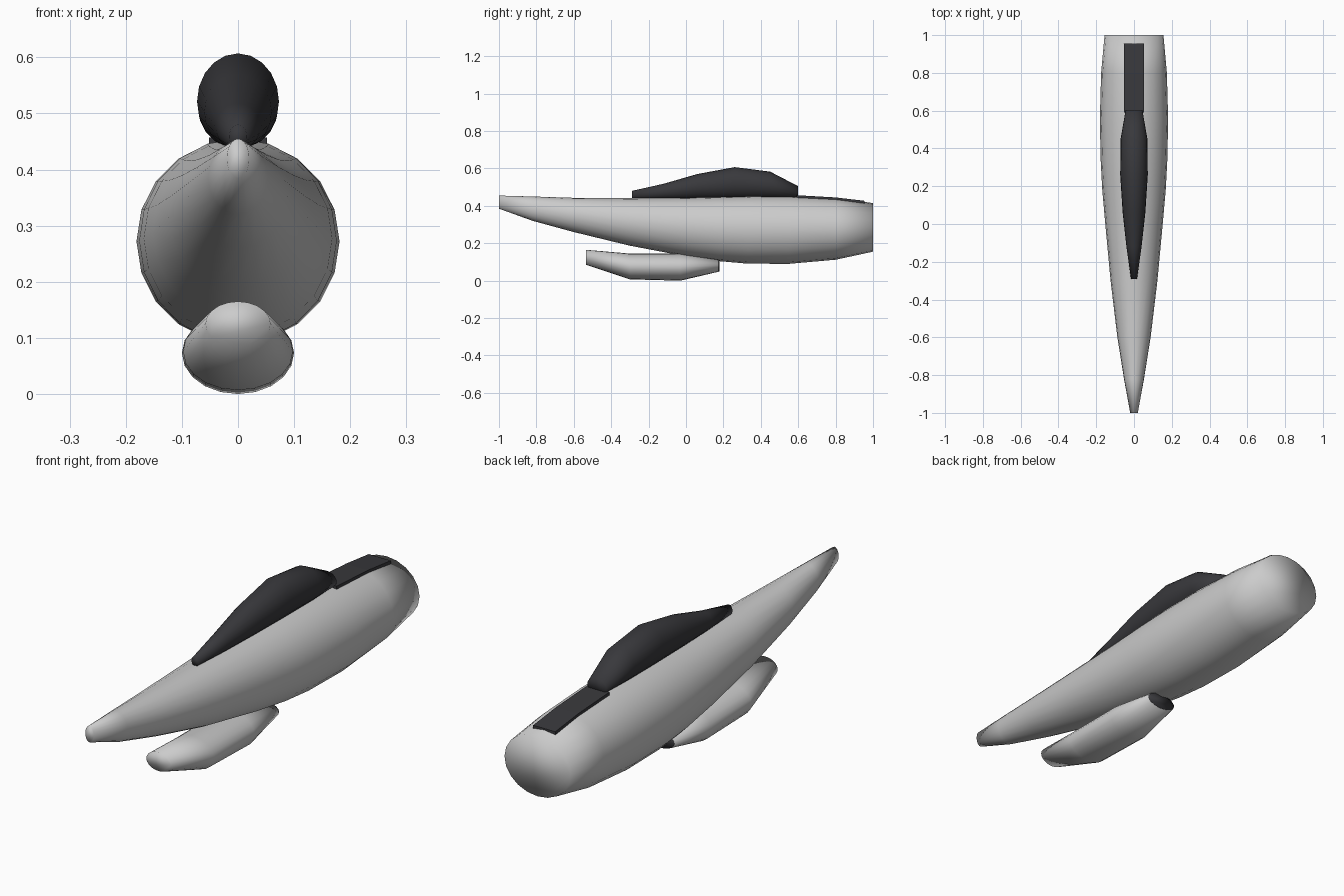
import bpy, bmesh, math

if "Cube" in bpy.data.objects:
    bpy.data.objects.remove(bpy.data.objects["Cube"])

dark = bpy.data.materials.new("dark_glass")
dark.diffuse_color = (0.04, 0.04, 0.045, 1)
dark.use_nodes = True
dark.node_tree.nodes["Principled BSDF"].inputs["Base Color"].default_value = dark.diffuse_color


def finish(name, bm, mat=None, smooth=True):
    bmesh.ops.recalc_face_normals(bm, faces=bm.faces)
    me = bpy.data.meshes.new(name)
    bm.to_mesh(me)
    bm.free()
    for p in me.polygons:
        p.use_smooth = smooth
    if mat:
        me.materials.append(mat)
    ob = bpy.data.objects.new(name, me)
    bpy.context.collection.objects.link(ob)
    return ob


def loft(name, stations, sides, mat=None):
    """Elliptical loft along y; station = (y, half width, bottom z, top z)."""
    bm = bmesh.new()
    rings = []
    for y, w, lo, hi in stations:
        ring = []
        for i in range(sides):
            a = 2 * math.pi * i / sides
            ring.append(bm.verts.new((w * math.sin(a), y,
                                      (lo + hi) / 2 + (hi - lo) / 2 * math.cos(a))))
        rings.append(ring)
    for r, s in zip(rings, rings[1:]):
        for i in range(sides):
            j = (i + 1) % sides
            bm.faces.new((r[i], r[j], s[j], s[i]))
    bm.faces.new(rings[0])
    bm.faces.new(rings[-1])
    return finish(name, bm, mat)


# Main hull: slim raised nose, fat blunt tail
loft("fuselage", [
    (-1.0, 0.02, 0.385, 0.455), (-0.82, 0.053, 0.32, 0.45),
    (-0.6, 0.088, 0.26, 0.443), (-0.3, 0.124, 0.187, 0.442),
    (0.0, 0.152, 0.13, 0.446), (0.18, 0.168, 0.104, 0.451),
    (0.33, 0.176, 0.091, 0.455), (0.55, 0.181, 0.09, 0.454),
    (0.8, 0.174, 0.112, 0.441), (1.0, 0.156, 0.155, 0.415)], 20)

# Dark cockpit canopy
loft("canopy", [
    (-0.29, 0.016, 0.437, 0.48), (-0.12, 0.04, 0.436, 0.518),
    (0.06, 0.06, 0.436, 0.57), (0.26, 0.073, 0.436, 0.607),
    (0.45, 0.071, 0.437, 0.583), (0.6, 0.045, 0.437, 0.505)], 20, dark)

# Belly pod with a dark outlet
loft("belly_pod", [
    (-0.535, 0.058, 0.085, 0.165), (-0.3, 0.098, 0.007, 0.145),
    (-0.03, 0.1, 0.0, 0.146), (0.175, 0.07, 0.048, 0.116)], 20)
loft("pod_outlet", [
    (0.17, 0.068, 0.05, 0.114), (0.18, 0.068, 0.05, 0.114)], 20, dark)

# Dark strip on the back, following the hull's slope
bm = bmesh.new()
rows = []
for y, z in [(0.59, 0.457), (0.8, 0.445), (0.955, 0.427)]:
    rows.append([bm.verts.new((x, y, z + dz)) for x, dz in
                 [(-0.052, 0), (0.052, 0), (0.052, -0.025), (-0.052, -0.025)]])
for r, s in zip(rows, rows[1:]):
    for i in range(4):
        j = (i + 1) % 4
        bm.faces.new((r[i], r[j], s[j], s[i]))
bm.faces.new(rows[0])
bm.faces.new(rows[-1])
finish("back_strip", bm, dark, smooth=False)
